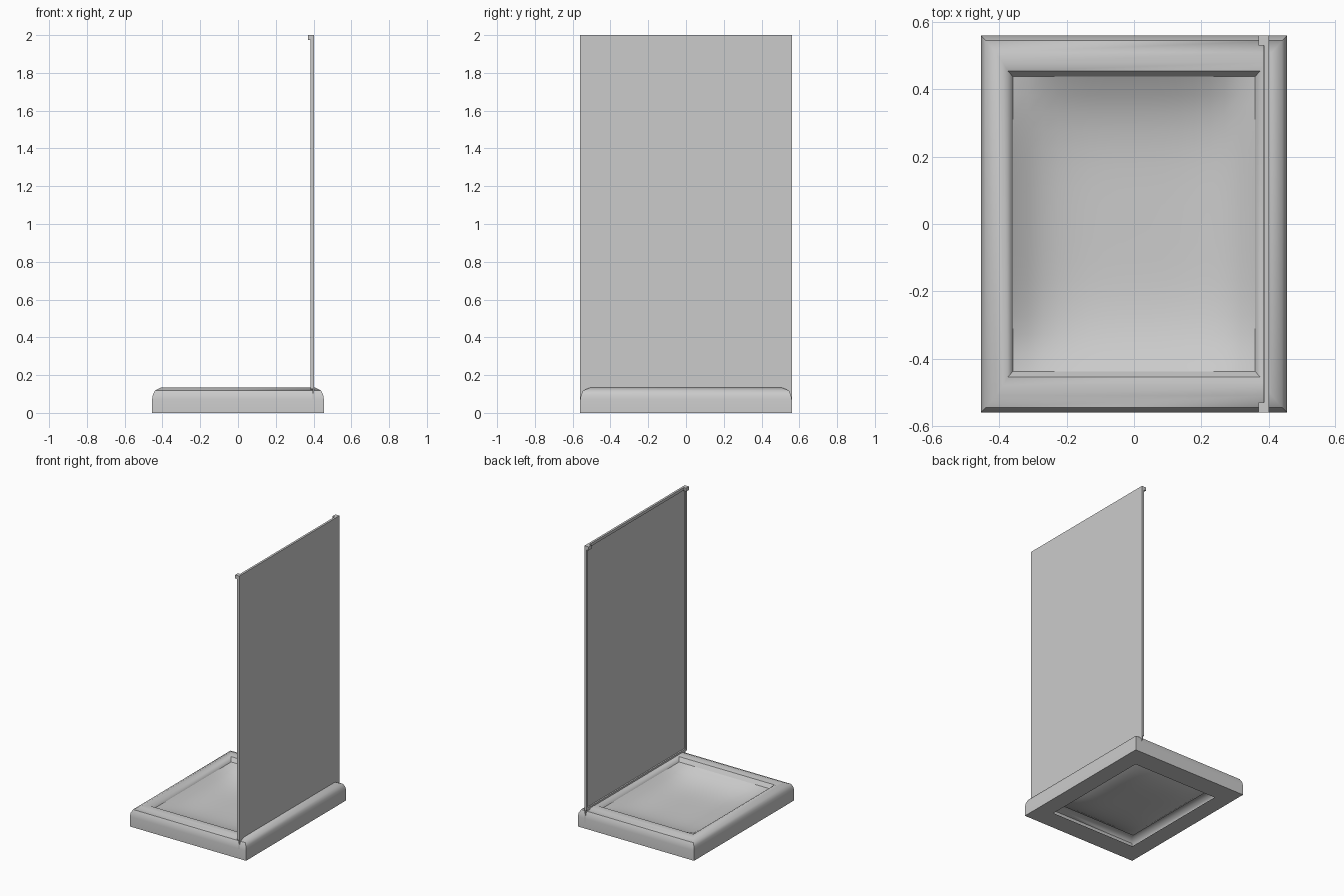
import bpy, bmesh, math

if "Cube" in bpy.data.objects:
    bpy.data.objects.remove(bpy.data.objects["Cube"])


def finish(bm, name, smooth=None):
    bmesh.ops.recalc_face_normals(bm, faces=bm.faces)
    mesh = bpy.data.meshes.new(name)
    bm.to_mesh(mesh)
    bm.free()
    ob = bpy.data.objects.new(name, mesh)
    bpy.context.collection.objects.link(ob)
    if smooth:
        bpy.ops.object.select_all(action='DESELECT')
        ob.select_set(True)
        bpy.context.view_layer.objects.active = ob
        bpy.ops.object.shade_smooth_by_angle(angle=math.radians(smooth))
    return ob


def box(name, lo, hi):
    bm = bmesh.new()
    bmesh.ops.create_cube(bm, size=1)
    for v in bm.verts:
        v.co = [(a + b) / 2 + c * (b - a) for a, b, c in zip(lo, hi, v.co)]
    return finish(bm, name)


# Tray rim: rectangles lofted from the underside, over the rounded lip, into the basin
PROFILE = [(0.335, 0.415, 0.0), (0.455, 0.56, 0.0), (0.455, 0.56, 0.07),
           (0.451, 0.556, 0.095), (0.44, 0.545, 0.118), (0.41, 0.51, 0.133),
           (0.39, 0.48, 0.135), (0.375, 0.455, 0.128), (0.36, 0.438, 0.10)]
bm = bmesh.new()
loops = [[bm.verts.new((sx * x, sy * y, z))
          for sx, sy in ((-1, -1), (1, -1), (1, 1), (-1, 1))] for x, y, z in PROFILE]
for a, b in zip(loops, loops[1:]):
    for i in range(4):
        j = (i + 1) % 4
        bm.faces.new((a[i], a[j], b[j], b[i]))
finish(bm, "tray_rim", 40)

# Basin floor: shallow dish, open to view from below
bm = bmesh.new()
bmesh.ops.create_grid(bm, x_segments=16, y_segments=16, size=1)
for v in bm.verts:
    u, w = v.co.x, v.co.y
    v.co = (0.36 * u, 0.438 * w, 0.10 - 0.075 * (1 - u ** 4) * (1 - w ** 4))
finish(bm, "basin_floor", 40)

# Screen panel, its lower edge sunk into the rim
box("screen_panel", (0.395, -0.56, 0.04), (0.402, 0.56, 2.0))

# Frame behind the panel
for side, s in (("front", -1), ("back", 1)):
    y0, y1 = sorted((s * 0.545, s * 0.56))
    box(side + "_upright", (0.385, y0, 0.13), (0.395, y1, 1.98))
    y0, y1 = sorted((s * 0.53, s * 0.56))
    box(side + "_top_bracket", (0.37, y0, 1.975), (0.401, y1, 2.0))
box("top_rail", (0.387, -0.53, 1.98), (0.395, 0.53, 2.0))
box("bottom_rail", (0.385, -0.545, 0.125), (0.395, 0.545, 0.145))
